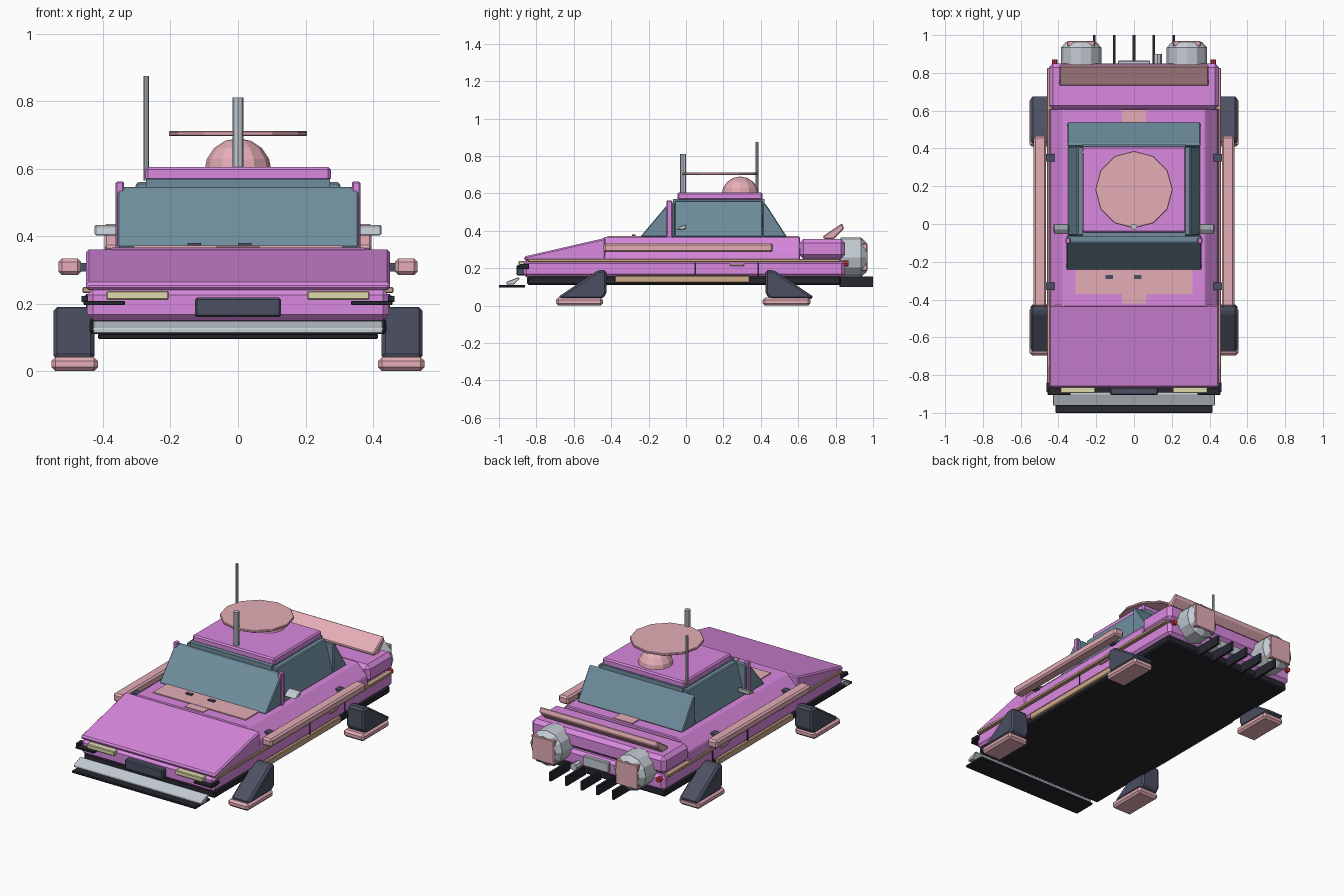
import bpy, bmesh
from math import pi
from mathutils import Matrix


def mat(name, r, g, b):
    m = bpy.data.materials.new(name)
    m.diffuse_color = (r, g, b, 1)
    return m


PURPLE = mat("purple", 0.70, 0.25, 0.74)
PINK = mat("pink", 0.78, 0.42, 0.47)
GLASS = mat("glass", 0.16, 0.27, 0.34)
DARK = mat("dark", 0.07, 0.08, 0.12)
BLACK = mat("black", 0.02, 0.02, 0.03)
SILVER = mat("silver", 0.55, 0.60, 0.65)
TAN = mat("tan", 0.62, 0.40, 0.25)
CREAM = mat("cream", 0.75, 0.70, 0.42)
RED = mat("red", 0.6, 0.04, 0.06)


def finish(name, bm, m, bevel=0):
    bmesh.ops.recalc_face_normals(bm, faces=bm.faces)
    me = bpy.data.meshes.new(name)
    bm.to_mesh(me)
    bm.free()
    me.materials.append(m)
    ob = bpy.data.objects.new(name, me)
    bpy.context.collection.objects.link(ob)
    if bevel:
        mod = ob.modifiers.new("bevel", "BEVEL")
        mod.width, mod.segments = bevel, 1
    return ob


def prism(name, pts, a, b, m, bevel=0, axis="x"):
    """Extrude a (y, z) profile along x, or an (x, z) profile along y."""
    bm = bmesh.new()
    put = (lambda p, t: (t, p[0], p[1])) if axis == "x" else (lambda p, t: (p[0], t, p[1]))
    lo, hi = ([bm.verts.new(put(p, t)) for p in pts] for t in (a, b))
    bm.faces.new(lo)
    bm.faces.new(hi)
    n = len(pts)
    for i in range(n):
        bm.faces.new((lo[i], lo[(i + 1) % n], hi[(i + 1) % n], hi[i]))
    return finish(name, bm, m, bevel)


def box(name, x, y, z, m, bevel=0.0):
    return prism(name, [(y[0], z[0]), (y[1], z[0]), (y[1], z[1]), (y[0], z[1])], x[0], x[1], m, bevel)


def cyl(name, c, r, h, m, n=12, rot=None, r2=None, bevel=0):
    bm = bmesh.new()
    bmesh.ops.create_cone(bm, cap_ends=True, segments=n, radius1=r, radius2=r if r2 is None else r2,
                          depth=h, matrix=Matrix.Translation(c) @ (rot or Matrix()))
    return finish(name, bm, m, bevel)


def flip(s, a, b):
    return (a, b) if s > 0 else (-b, -a)


# hull
box("underside_plate", (-0.44, 0.44), (-0.85, 0.83), (0.11, 0.155), BLACK, 0.008)
box("lower_hull", (-0.447, 0.447), (-0.87, 0.85), (0.15, 0.243), PURPLE, 0.018)
prism("hood", [(-0.865, 0.24), (-0.43, 0.24), (-0.43, 0.362), (-0.865, 0.262)], -0.45, 0.45, PURPLE, 0.008)
prism("middle_body", [(-0.45, 0.243), (0.45, 0.243), (0.44, 0.30), (0.375, 0.367), (-0.375, 0.367), (-0.44, 0.30)],
      -0.44, 0.61, PURPLE, 0.005, "y")
box("rear_body", (-0.45, 0.45), (0.605, 0.85), (0.25, 0.357), PURPLE, 0.022)

# deck plates
box("front_deck_plate", (-0.31, 0.31), (-0.37, -0.20), (0.36, 0.373), PINK)
box("front_deck_tab", (-0.063, 0.063), (-0.42, -0.36), (0.36, 0.371), PINK)
box("rear_deck_tab", (-0.063, 0.063), (0.52, 0.605), (0.36, 0.373), PINK)
for i, x in enumerate((-0.15, 0.0)):
    box(f"deck_latch_{i}", (x, x + 0.04), (-0.29, -0.27), (0.37, 0.38), DARK)

# cabin
box("cabin_core", (-0.272, 0.272), (-0.07, 0.42), (0.36, 0.57), GLASS)
prism("windshield", [(-0.245, 0.367), (-0.06, 0.367), (-0.06, 0.545), (-0.095, 0.545)], -0.357, 0.357, GLASS, 0.005)
prism("rear_window", [(0.54, 0.367), (0.41, 0.367), (0.41, 0.545), (0.425, 0.545)], -0.352, 0.352, GLASS, 0.005)
box("roof", (-0.275, 0.275), (-0.045, 0.41), (0.563, 0.605), PURPLE, 0.008)

# roof equipment
bm = bmesh.new()
bmesh.ops.create_uvsphere(bm, u_segments=12, v_segments=8, radius=0.1,
                          matrix=Matrix.Translation((0, 0.29, 0.59)))
finish("roof_dome", bm, PINK)
cyl("roof_disc", (0, 0.182, 0.704), 0.205, 0.014, PINK, 12, bevel=0.003)
cyl("roof_mast", (0, -0.015, 0.705), 0.016, 0.21, SILVER, 8)
cyl("antenna", (-0.272, 0.38, 0.72), 0.008, 0.31, SILVER, 8)

# parts on both sides
for s, side in ((1, "right"), (-1, "left")):
    X = lambda a, b: flip(s, a, b)
    prism(f"{side}_window", [(s * 0.26, 0.367), (s * 0.352, 0.367), (s * 0.30, 0.56), (s * 0.26, 0.56)],
          -0.06, 0.41, GLASS, 0.005, "y")
    box(f"{side}_pillar", X(0.337, 0.363), (-0.105, -0.073), (0.36, 0.562), PURPLE, 0.005)
    prism(f"{side}_mirror", [(-0.055, 0.402), (0.0, 0.408), (0.0, 0.434), (-0.03, 0.425)],
          *X(0.345, 0.425), SILVER, 0.004)
    box(f"{side}_rail", X(0.465, 0.532), (-0.44, 0.465), (0.285, 0.334), PINK, 0.01)
    for j, y in enumerate((-0.33, 0.35)):
        box(f"{side}_rail_bracket_{j}", X(0.42, 0.475), (y - 0.02, y + 0.02), (0.295, 0.32), DARK)
    box(f"{side}_trim", X(0.43, 0.46), (-0.845, 0.825), (0.232, 0.249), TAN, 0.003)
    box(f"{side}_sill", X(0.42, 0.456), (-0.38, 0.34), (0.122, 0.16), TAN, 0.004)
    for j, y in enumerate((0.05, 0.385)):
        box(f"{side}_door_gap_{j}", X(0.43, 0.45), (y - 0.004, y + 0.004), (0.16, 0.228), BLACK)
    box(f"{side}_door_handle", X(0.44, 0.456), (0.235, 0.31), (0.211, 0.225), PINK, 0.003)

    # landing legs
    for f, end in ((-1, "front"), (1, "rear")):
        prism(f"{end}_{side}_leg", [(f * 0.665, 0.035), (f * 0.685, 0.045), (f * 0.47, 0.19), (f * 0.425, 0.19),
                                    (f * 0.425, 0.06), (f * 0.45, 0.035)],
              *X(0.425, 0.547), DARK, 0.012)
        y = (-0.695, -0.445) if f < 0 else (0.41, 0.665)
        box(f"{end}_{side}_foot", X(0.415, 0.553), y, (0, 0.042), PINK, 0.012)

    # lamps
    box(f"{side}_headlight", X(0.205, 0.39), (-0.895, -0.85), (0.211, 0.238), CREAM, 0.004)
    box(f"{side}_lamp_shelf", X(0.335, 0.457), (-0.905, -0.84), (0.196, 0.208), BLACK, 0.002)
    box(f"{side}_front_marker", X(0.445, 0.463), (-0.89, -0.84), (0.205, 0.222), BLACK)
    cyl(f"{side}_tail_light", (s * 0.42, 0.855, 0.225), 0.015, 0.03, RED, 8, Matrix.Rotation(pi / 2, 4, "X"))

    # thrusters
    rot = Matrix.Rotation(-pi / 2, 4, "X")
    cyl(f"{side}_thruster", (s * 0.28, 0.88, 0.258), 0.107, 0.11, SILVER, 12, rot)
    cyl(f"{side}_thruster_lip", (s * 0.28, 0.949, 0.258), 0.107, 0.03, SILVER, 12, rot, 0.08)
    box(f"{side}_thruster_plate", X(0.207, 0.353), (0.94, 0.97), (0.185, 0.331), PINK, 0.004)

# front end
box("grille", (-0.127, 0.127), (-0.905, -0.86), (0.16, 0.218), DARK, 0.006)
prism("front_bumper", [(-0.96, 0.112), (-0.92, 0.112), (-0.888, 0.145), (-0.90, 0.15), (-0.96, 0.127)],
      -0.43, 0.43, SILVER, 0.003)
box("front_splitter", (-0.415, 0.415), (-1.0, -0.86), (0.096, 0.11), BLACK, 0.003)

# rear end
prism("spoiler", [(0.73, 0.37), (0.835, 0.44), (0.845, 0.41), (0.79, 0.355), (0.74, 0.355)], -0.395, 0.395, PINK, 0.006)
box("rear_plate", (-0.085, 0.085), (0.84, 0.865), (0.175, 0.235), SILVER, 0.004)
cyl("exhaust", (0.125, 0.87, 0.17), 0.022, 0.06, SILVER, 8, Matrix.Rotation(pi / 2, 4, "X"))
for i in range(5):
    x = (i - 2) * 0.105
    box(f"rear_fin_{i}", (x - 0.007, x + 0.007), (0.82, 1.0), (0.10, 0.155), BLACK)
